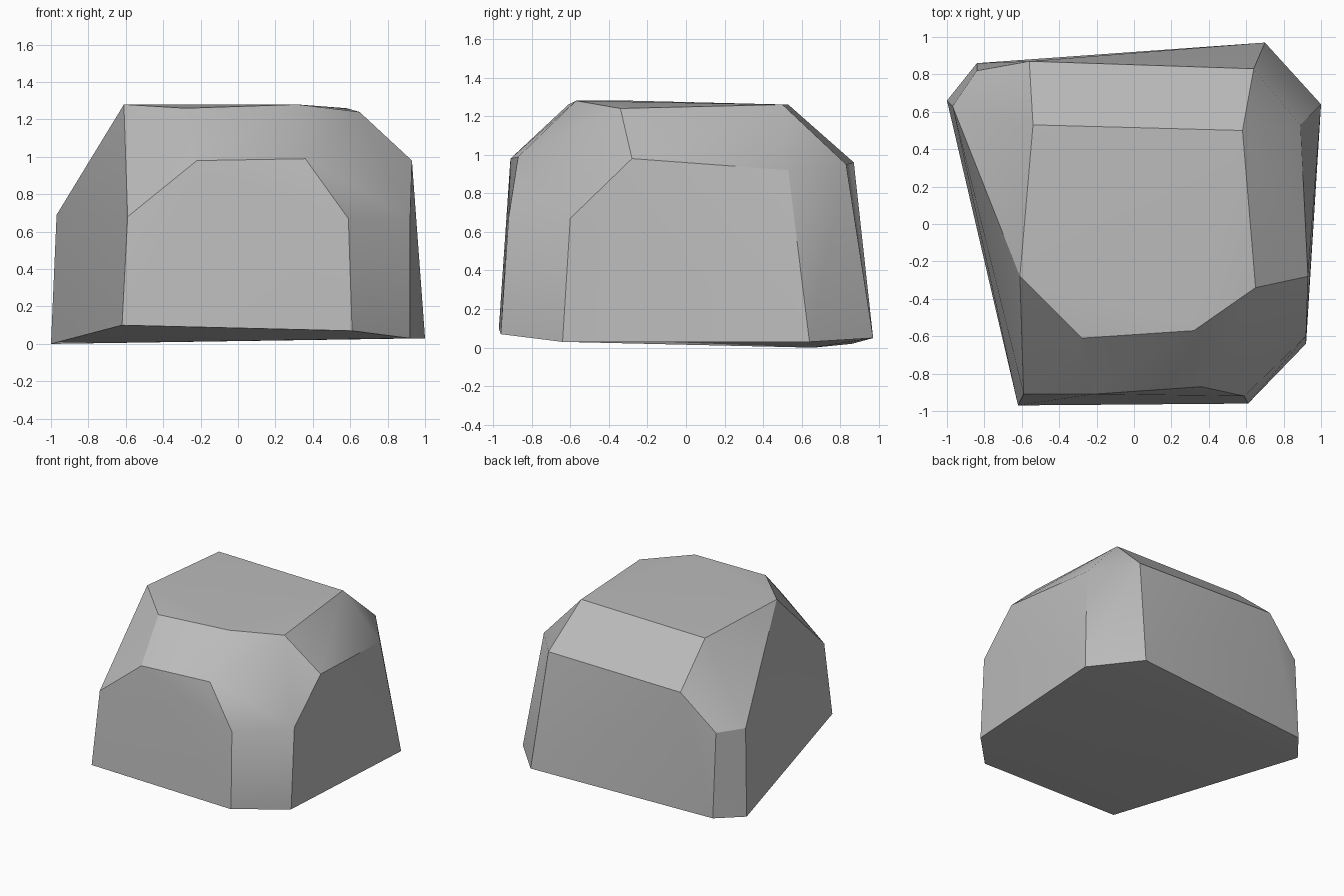
import bpy
import bmesh
from math import radians

default_cube = bpy.data.objects.get("Cube")
if default_cube:
    bpy.data.objects.remove(default_cube, do_unlink=True)


def make_material(name, value):
    material = bpy.data.materials.new(name)
    material.use_nodes = True
    colour = (value, value, value, 1.0)
    material.diffuse_color = colour
    shader = material.node_tree.nodes["Principled BSDF"]
    shader.inputs["Base Color"].default_value = colour
    shader.inputs["Roughness"].default_value = 0.9
    return material


def make_convex_stone(name, corners, material, flat_limit, smooth_limit):
    """Wrap the corners in a hull, merge nearly flat facets, keep sharp edges."""
    mesh = bpy.data.meshes.new(name)
    bm = bmesh.new()
    for corner in corners:
        bm.verts.new(corner)
    hull = bmesh.ops.convex_hull(bm, input=bm.verts[:])
    inside = [v for v in hull["geom_interior"] if isinstance(v, bmesh.types.BMVert)]
    bmesh.ops.delete(bm, geom=inside, context="VERTS")
    bmesh.ops.dissolve_limit(bm, angle_limit=radians(flat_limit),
                             verts=[], edges=bm.edges[:])
    bmesh.ops.recalc_face_normals(bm, faces=bm.faces[:])
    bm.to_mesh(mesh)
    bm.free()
    mesh.materials.append(material)

    stone = bpy.data.objects.new(name, mesh)
    bpy.context.collection.objects.link(stone)
    bpy.ops.object.select_all(action="DESELECT")
    stone.select_set(True)
    bpy.context.view_layer.objects.active = stone
    bpy.ops.object.shade_smooth_by_angle(angle=radians(smooth_limit))
    return stone


# Underside outline, slightly lifted towards the front
base = [
    (-1, .66, 0), (-.84, .86, .02), (.7, .97, .05), (1, .64, .03),
    (.92, -.64, .03), (.61, -.96, .07), (-.62, -.97, .1),
]

# Upper corners of the four steep sides
front_shoulder = [(-.59, -.91, .68), (-.22, -.91, .98), (.36, -.87, .99), (.59, -.92, .67)]
side_shoulder = [(.92, -.6, .67), (.93, -.28, .98), (.89, .53, .92)]
back_shoulder = [(.64, .83, .95), (-.56, .87, .96), (-.84, .82, .69), (-.97, .63, .69)]

# Nearly level crown
crown = [
    (-.54, .53, .126 * 10), (.58, .5, 1.26), (.65, -.34, 1.24),
    (.32, -.57, 1.28), (-.28, -.61, 1.26), (-.61, -.28, 1.28),
]

stone_grey = make_material("stone grey", 0.5)
make_convex_stone("boulder", base + front_shoulder + side_shoulder + back_shoulder + crown,
                  stone_grey, flat_limit=2, smooth_limit=30)
